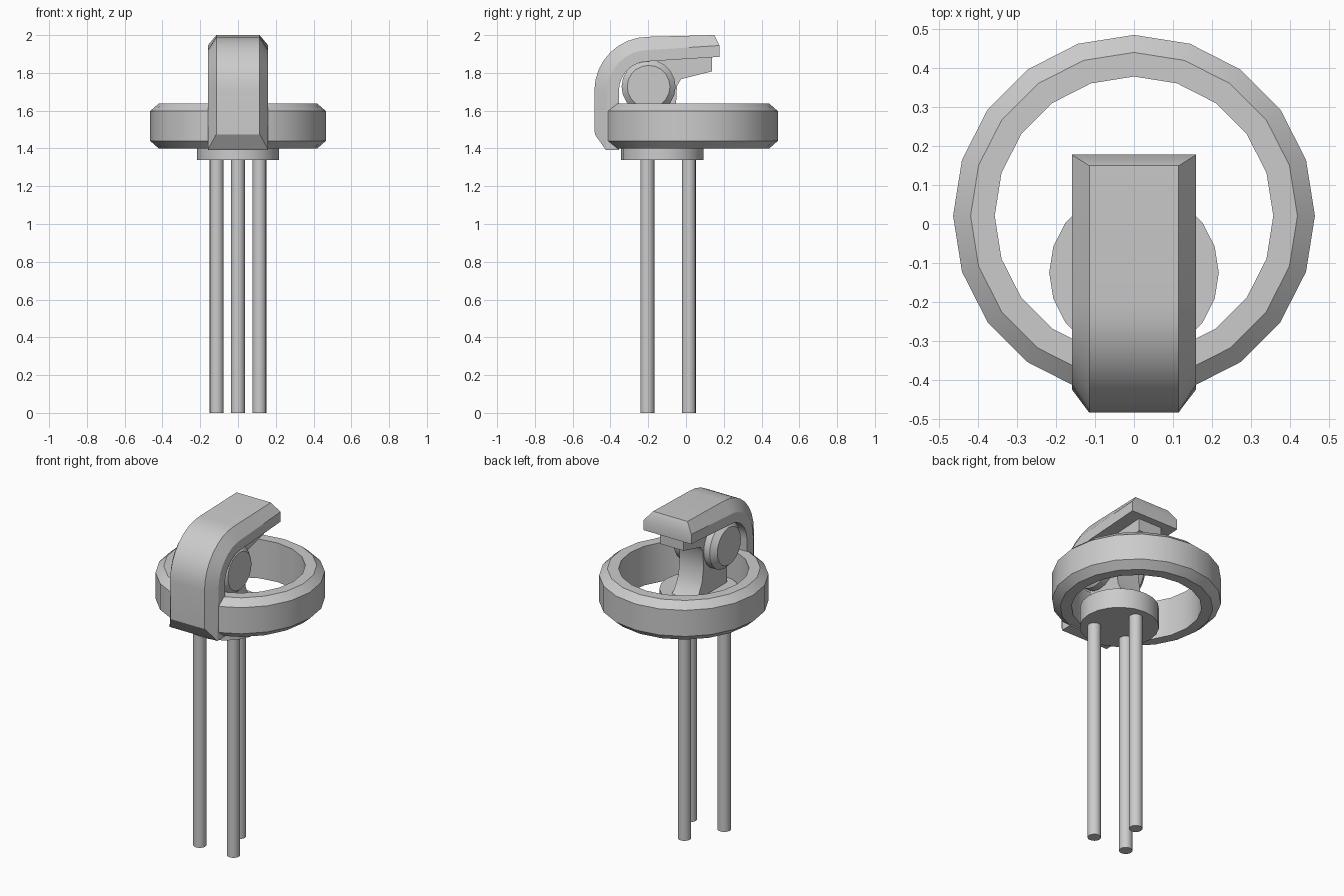
import bpy, bmesh, math
from mathutils import Matrix

if "Cube" in bpy.data.objects:
    bpy.data.objects.remove(bpy.data.objects["Cube"])


def finish(name, bm, angle=30):
    bmesh.ops.recalc_face_normals(bm, faces=bm.faces[:])
    mesh = bpy.data.meshes.new(name)
    bm.to_mesh(mesh)
    bm.free()
    obj = bpy.data.objects.new(name, mesh)
    bpy.context.collection.objects.link(obj)
    bpy.ops.object.select_all(action='DESELECT')
    obj.select_set(True)
    bpy.context.view_layer.objects.active = obj
    bpy.ops.object.shade_smooth_by_angle(angle=math.radians(angle))
    return obj


def lathe(name, profile, sides, matrix, ring=False):
    """Revolve (radius, height) points; ring=True closes the profile, else ends are capped."""
    bm = bmesh.new()
    loops = []
    for r, z in profile:
        loops.append([bm.verts.new((r * math.cos(2 * math.pi * i / sides),
                                    r * math.sin(2 * math.pi * i / sides), z))
                      for i in range(sides)])
    pairs = list(zip(loops, loops[1:]))
    if ring:
        pairs.append((loops[-1], loops[0]))
    else:
        bm.faces.new(loops[0])
        bm.faces.new(loops[-1])
    for a, b in pairs:
        for i in range(sides):
            j = (i + 1) % sides
            bm.faces.new((a[i], a[j], b[j], b[i]))
    bm.transform(matrix)
    return finish(name, bm)


T = Matrix.Translation

# Chamfered ring
lathe("outer_ring", [(0.358, 1.40), (0.42, 1.40), (0.465, 1.44),
                     (0.465, 1.598), (0.42, 1.637), (0.358, 1.637)],
      20, T((0, 0.021, 0)), ring=True)

# Round base plate
lathe("base_disc", [(0.218, 1.34), (0.218, 1.46)], 20, T((0, -0.125, 0)))

# Three pins
for i, (x, y) in enumerate([(-0.113, -0.205), (0.113, -0.205), (0, 0.015)]):
    lathe(f"pin_{i + 1}", [(0.037, 0), (0.037, 1.36)], 16, T((x, y, 0)))

# Cross pivot with bevelled ends
lathe("pivot_barrel", [(0.113, -0.15), (0.143, -0.12), (0.143, 0.12), (0.113, 0.15)],
      20, T((0, -0.198, 1.727)) @ Matrix.Rotation(math.pi / 2, 4, 'Y'))

# Neck with flared foot, reaching under the cap
neck = [(-0.28, 1.45), (0.03, 1.45), (-0.01, 1.49), (-0.04, 1.55), (-0.053, 1.63),
        (-0.048, 1.73), (-0.026, 1.767), (0.137, 1.808), (0.137, 1.90),
        (-0.20, 1.90), (-0.28, 1.82)]
bm = bmesh.new()
face = bm.faces.new([bm.verts.new((-0.08, y, z)) for y, z in neck])
new = bmesh.ops.extrude_face_region(bm, geom=[face])["geom"]
bmesh.ops.translate(bm, vec=(0.16, 0, 0),
                    verts=[v for v in new if isinstance(v, bmesh.types.BMVert)])
finish("neck", bm)

# Hooked cap: outer, shoulder and inner path swept around one bend
radii = (0.285, 0.215, 0.155)
stations = [[(0.15, 2.0), (0.178, 1.945), (0.178, 1.885)]]
for k in range(9):
    a = math.radians(90 + 90 * k / 8)
    stations.append([(-0.2 + r * math.cos(a), 1.706 + r * math.sin(a)) for r in radii])
stations.append([(-0.483, 1.475), (-0.425, 1.393), (-0.355, 1.393)])
bm = bmesh.new()
rows = []
for s in stations:
    left = [bm.verts.new((-w, y, z)) for w, (y, z) in zip((0.115, 0.16, 0.16), s)]
    right = [bm.verts.new((w, y, z)) for w, (y, z) in zip((0.115, 0.16, 0.16), s)]
    rows.append(left + right[::-1])
for a, b in zip(rows, rows[1:]):
    for i in range(6):
        j = (i + 1) % 6
        bm.faces.new((a[i], a[j], b[j], b[i]))
for r in (rows[0], rows[-1]):
    bm.faces.new((r[0], r[1], r[4], r[5]))
    bm.faces.new((r[1], r[2], r[3], r[4]))
finish("hooked_cap", bm)
